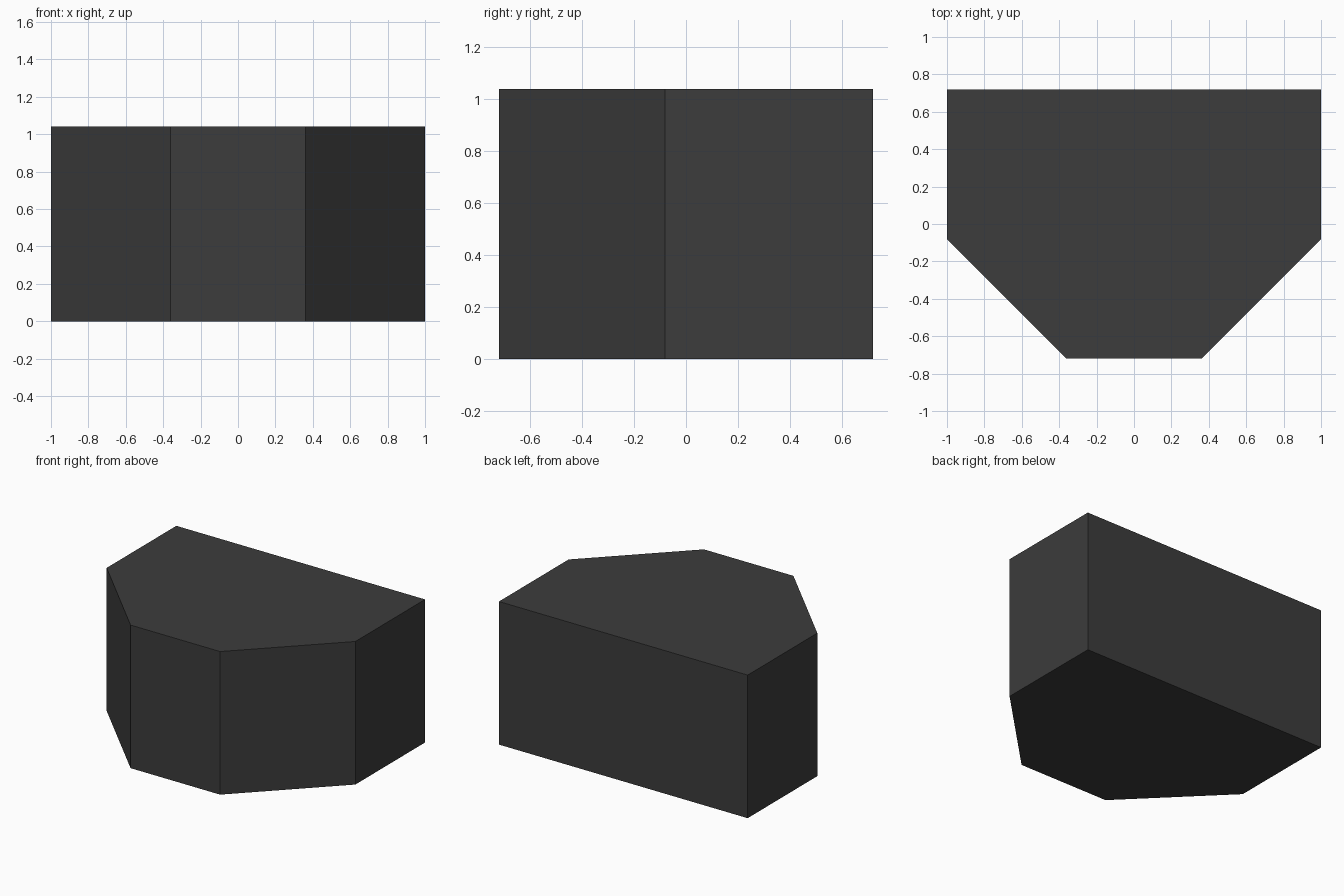
import bpy, bmesh

if "Cube" in bpy.data.objects:
    bpy.data.objects.remove(bpy.data.objects["Cube"])

HEIGHT = 1.04
# Right half of the plan outline, mirrored across x = 0
half = [(0.36, -0.72), (1.0, -0.08), (1.0, 0.72)]
outline = half + [(-x, y) for x, y in reversed(half)]

charcoal = bpy.data.materials.new("charcoal")
charcoal.diffuse_color = (0.045, 0.045, 0.045, 1)
charcoal.use_nodes = True
charcoal.node_tree.nodes["Principled BSDF"].inputs["Base Color"].default_value = charcoal.diffuse_color

# Solid block: outline face extruded upward
bm = bmesh.new()
base = bm.faces.new([bm.verts.new((x, y, 0)) for x, y in outline])
top = bmesh.ops.extrude_face_region(bm, geom=[base], use_keep_orig=True)["geom"]
bmesh.ops.translate(bm, vec=(0, 0, HEIGHT),
                    verts=[g for g in top if isinstance(g, bmesh.types.BMVert)])
bmesh.ops.recalc_face_normals(bm, faces=bm.faces)

mesh = bpy.data.meshes.new("bay_block")
bm.to_mesh(mesh)
bm.free()
mesh.materials.append(charcoal)
block = bpy.data.objects.new("bay_block", mesh)
bpy.context.collection.objects.link(block)
